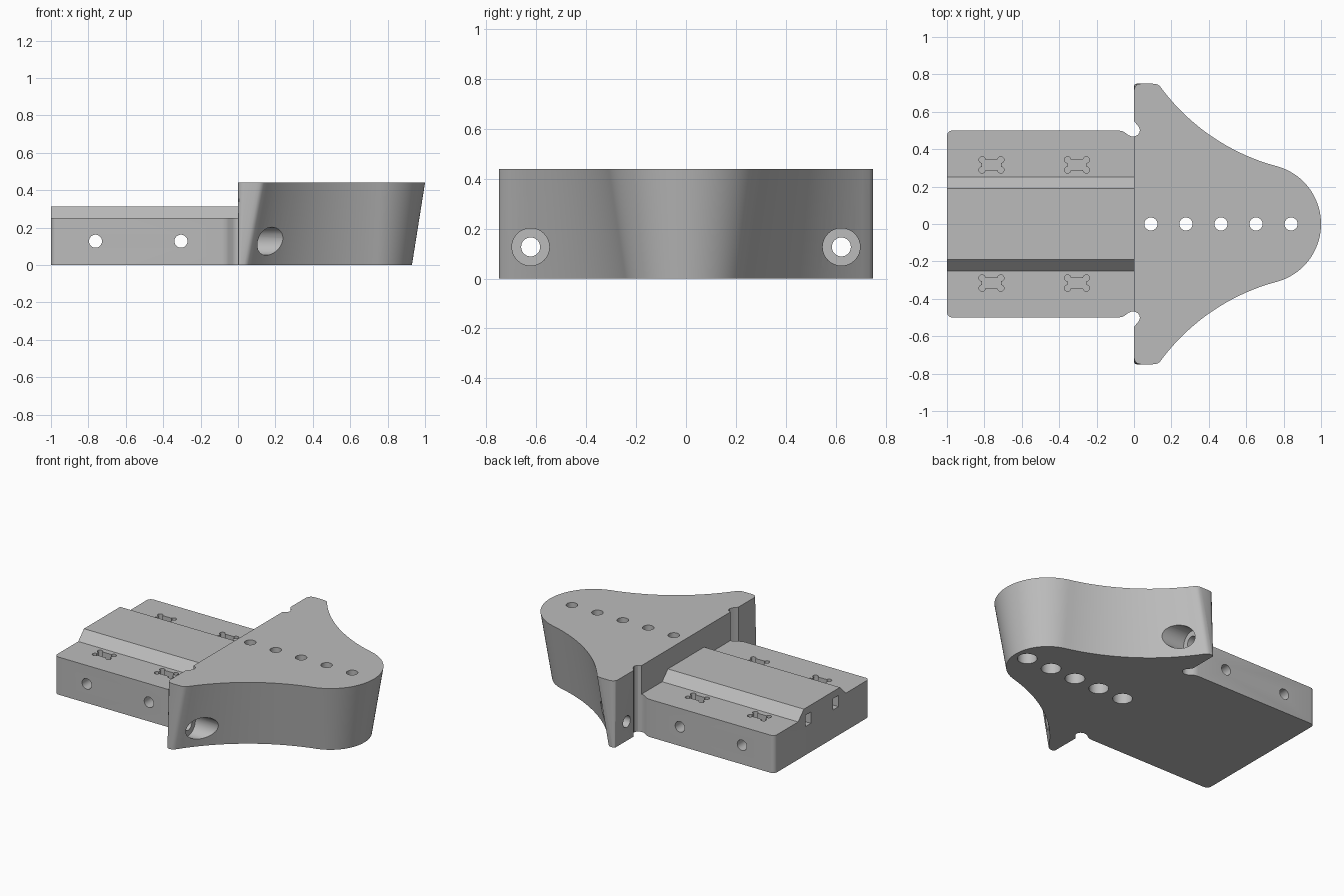
import bpy, bmesh, math
from mathutils import Matrix

if "Cube" in bpy.data.objects:
    bpy.data.objects.remove(bpy.data.objects["Cube"])

grey = bpy.data.materials.new("plain_grey")
grey.diffuse_color = (0.5, 0.5, 0.5, 1)
grey.use_nodes = True
grey.node_tree.nodes["Principled BSDF"].inputs["Base Color"].default_value = grey.diffuse_color


def finish(name, bm):
    bmesh.ops.recalc_face_normals(bm, faces=bm.faces[:])
    mesh = bpy.data.meshes.new(name)
    bm.to_mesh(mesh)
    bm.free()
    mesh.materials.append(grey)
    obj = bpy.data.objects.new(name, mesh)
    bpy.context.collection.objects.link(obj)
    return obj


def loft(name, low, high):
    """Closed solid between two loops of equal length."""
    bm = bmesh.new()
    a = [bm.verts.new(p) for p in low]
    b = [bm.verts.new(p) for p in high]
    bm.faces.new(a)
    bm.faces.new(b)
    n = len(a)
    for i in range(n):
        bm.faces.new((a[i], a[(i + 1) % n], b[(i + 1) % n], b[i]))
    return finish(name, bm)


def cylinder(r, start, end, axis, u, v):
    """Cylinder along an axis, u and v being the other two coordinates in order."""
    def ring(t):
        pts = []
        for i in range(32):
            w = 2 * math.pi * i / 32
            p = [u + r * math.cos(w), v + r * math.sin(w)]
            p.insert(axis, t)
            pts.append(p)
        return pts
    return loft("cutter", ring(start), ring(end))


def box(x0, x1, y0, y1, z0, z1):
    ring = [(x0, y0), (x1, y0), (x1, y1), (x0, y1)]
    return loft("cutter", [(x, y, z0) for x, y in ring], [(x, y, z1) for x, y in ring])


def combine(target, tool, operation):
    mod = target.modifiers.new(operation.lower(), 'BOOLEAN')
    mod.operation, mod.solver, mod.object = operation, 'EXACT', tool
    bpy.context.view_layer.objects.active = target
    bpy.ops.object.modifier_apply(modifier=mod.name)
    bpy.data.objects.remove(tool, do_unlink=True)


def mirrored(half):
    return half + [(x, -y) for x, y in reversed(half) if abs(y) > 1e-6]


# Head: bell outline whose curved wall is drafted inward toward the base
def head_outline(d):
    R = 1.138 + d
    cx, cy = 1.0575, 1.408
    a0, a1 = math.pi + math.asin((cy - 0.735) / R), math.radians(255)
    sx = cx + R * math.cos(a0)
    r = 0.25 * sx
    pts = [(0, 0.468), (0.02, 0.476), (0.029, 0.488), (0.032, 0.502), (0.025, 0.52), (0, 0.55)]
    pts += [(r - r * math.cos(t), 0.75 - r + r * math.sin(t))
            for t in (0, math.pi / 6, math.pi / 3, math.pi / 2)]
    pts += [(sx - 0.04, 0.75), (sx - 0.022, 0.7485), (sx - 0.01, 0.744)]
    pts += [(cx + R * math.cos(a0 + (a1 - a0) * i / 24),
             cy + R * math.sin(a0 + (a1 - a0) * i / 24)) for i in range(24)]
    for i in range(25):
        w = math.radians(75 * (1 - i / 24))
        pts.append((0.68 + (0.32 - d) * math.cos(w), (0.32 - d) * math.sin(w)))
    return mirrored(pts)


body = loft("bracket_body", [(x, y, 0) for x, y in head_outline(0.07)],
            [(x, y, 0.44) for x, y in head_outline(0)])

# Tail block with rounded corners and relief beside the head
corner = [(-0.97 - 0.03 * math.cos(t), 0.47 + 0.03 * math.sin(t))
          for t in [math.pi / 2 * i / 6 for i in range(7)]]
plan = mirrored(corner + [(-0.085, 0.5), (-0.065, 0.497), (-0.05, 0.49), (-0.03, 0.475),
                          (-0.015, 0.469), (0, 0.468), (0.01, 0.45)])
tail = loft("tail_block", [(x, y, 0) for x, y in plan], [(x, y, 0.25) for x, y in plan])

# Raised ridge along the tail
section = [(-0.25, 0.2), (0.25, 0.2), (0.25, 0.25), (0.19, 0.312), (-0.19, 0.312), (-0.25, 0.25)]
ridge = loft("ridge", [(-1, y, z) for y, z in section], [(0.01, y, z) for y, z in section])
combine(tail, ridge, 'UNION')
combine(body, tail, 'UNION')

# Row of vertical holes, widened from below
for i in range(5):
    x = 0.09 + 0.1875 * i
    combine(body, cylinder(0.035, -0.1, 0.6, 2, x, 0), 'DIFFERENCE')
    combine(body, cylinder(0.06, -0.1, 0.12, 2, x, 0), 'DIFFERENCE')

# Counterbored bolt holes through the wings
for side in (-1, 1):
    combine(body, cylinder(0.038, -0.05, 0.5, 0, side * 0.623, 0.127), 'DIFFERENCE')
    combine(body, cylinder(0.075, 0.07, 0.5, 0, side * 0.623, 0.127), 'DIFFERENCE')

# Cross holes through the tail, with bone-shaped nut pockets
for x in (-0.762, -0.305):
    combine(body, cylinder(0.035, -0.7, 0.7, 1, x, 0.127), 'DIFFERENCE')
    for side in (-1, 1):
        y = side * 0.316
        pocket = box(x - 0.05, x + 0.05, y - 0.028, y + 0.028, 0.06, 0.3)
        for sx in (-1, 1):
            for sy in (-1, 1):
                combine(pocket, cylinder(0.017, 0.06, 0.3, 2, x + sx * 0.05, y + sy * 0.027), 'UNION')
        combine(body, pocket, 'DIFFERENCE')

# Small slots in the tail end
for side in (-1, 1):
    y = side * 0.145
    combine(body, box(-1.1, -0.9, y - 0.028, y + 0.028, 0.19, 0.265), 'DIFFERENCE')

bpy.ops.object.select_all(action='DESELECT')
body.select_set(True)
bpy.context.view_layer.objects.active = body
bpy.ops.object.shade_smooth_by_angle(angle=math.radians(30))
